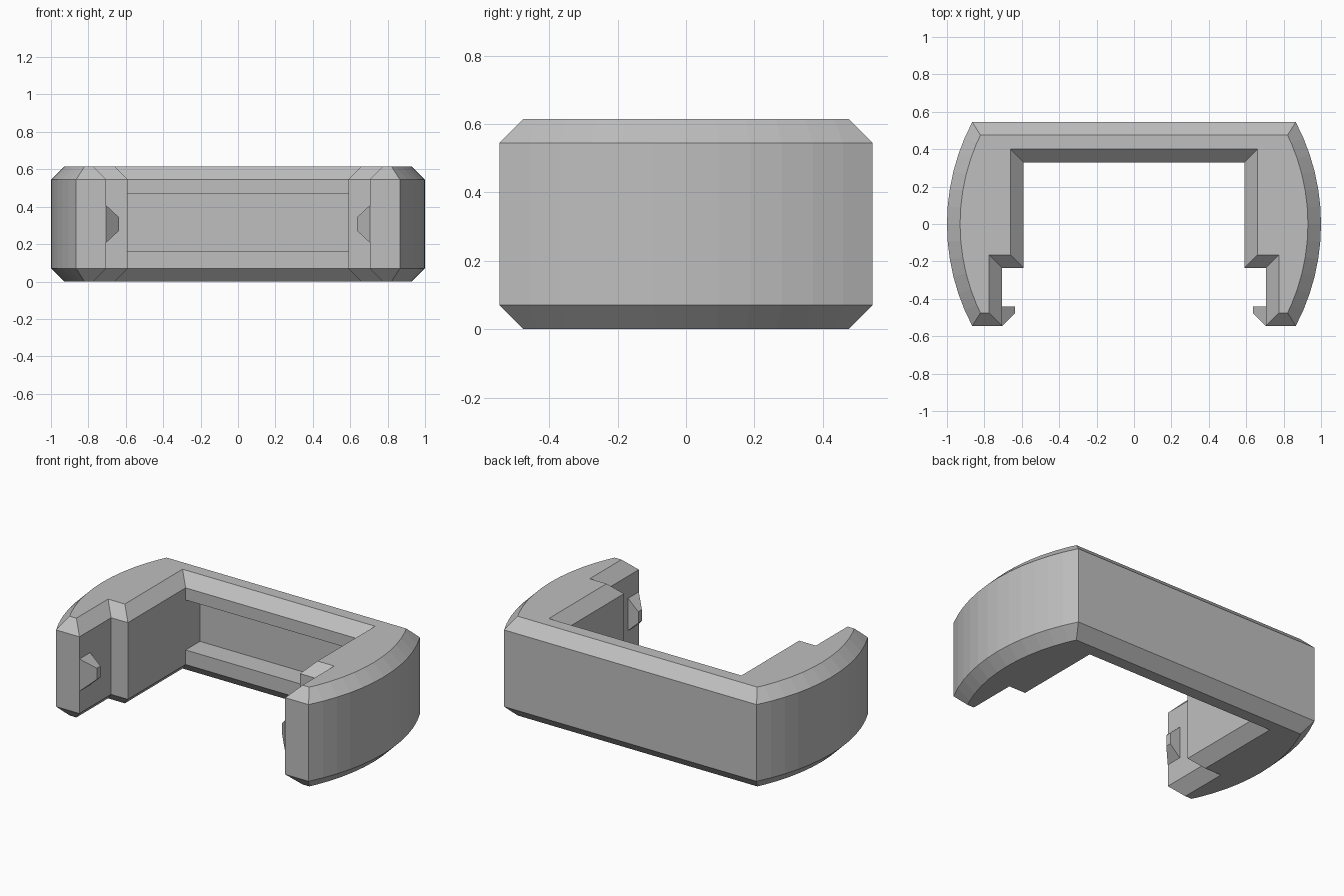
import bpy, bmesh, math
from mathutils import Vector

if "Cube" in bpy.data.objects:
    bpy.data.objects.remove(bpy.data.objects["Cube"], do_unlink=True)

HEIGHT, CHAMFER, HALF_DEPTH = 0.615, 0.07, 0.545

grey = bpy.data.materials.new("plain grey")
grey.use_nodes = True
grey.diffuse_color = (0.52, 0.52, 0.52, 1)
grey.node_tree.nodes["Principled BSDF"].inputs["Base Color"].default_value = (0.52, 0.52, 0.52, 1)


def add_object(name, bm):
    bmesh.ops.recalc_face_normals(bm, faces=bm.faces)
    mesh = bpy.data.meshes.new(name)
    bm.to_mesh(mesh)
    bm.free()
    mesh.materials.append(grey)
    obj = bpy.data.objects.new(name, mesh)
    bpy.context.collection.objects.link(obj)
    return obj


def inset(points, dist):
    """Mitred inward offset of a counter-clockwise outline."""
    result = []
    for i, p in enumerate(points):
        a = (p - points[i - 1]).normalized()
        b = (points[(i + 1) % len(points)] - p).normalized()
        n1, n2 = Vector((-a.y, a.x)), Vector((-b.y, b.x))
        result.append(p + (n1 + n2) * dist / (1 + n1.dot(n2)))
    return result


# Right half of the outline: stepped inside, then the bowed outer side
inner = [(0.59, 0.33), (0.59, -0.235), (0.705, -0.235), (0.705, -HALF_DEPTH)]
radius, segments = 1.168, 12
half_angle = math.asin(HALF_DEPTH / radius)
arc = []
for i in range(segments + 1):
    t = half_angle * (2 * i / segments - 1)
    arc.append((1 - radius + radius * math.cos(t), radius * math.sin(t)))
half = [Vector(p) for p in inner + arc]
outline = half + [Vector((-p.x, p.y)) for p in reversed(half)]
small = inset(outline, CHAMFER)

# Body: four stacked rings give chamfers along the top and bottom
bm = bmesh.new()
levels = [(small, 0), (outline, CHAMFER), (outline, HEIGHT - CHAMFER), (small, HEIGHT)]
rings = [[bm.verts.new((p.x, p.y, z)) for p in pts] for pts, z in levels]
for low, high in zip(rings, rings[1:]):
    for i in range(len(low)):
        j = (i + 1) % len(low)
        bm.faces.new((low[i], low[j], high[j], high[i]))
bm.faces.new(reversed(rings[0]))
bm.faces.new(rings[-1])


# Long groove in the inner face of the back wall
def back_wall_faces():
    return [f for f in bm.faces if all(abs(v.co.y - 0.33) < 1e-4 for v in f.verts)]


for z in (0.16, 0.47):
    faces = back_wall_faces()
    geom = faces + list({e for f in faces for e in f.edges}) + list({v for f in faces for v in f.verts})
    bmesh.ops.bisect_plane(bm, geom=geom, plane_co=(0, 0, z), plane_no=(0, 0, 1))
groove = [f for f in back_wall_faces() if 0.2 < f.calc_center_median().z < 0.4]
new = bmesh.ops.extrude_discrete_faces(bm, faces=groove)["faces"]
bmesh.ops.translate(bm, verts=list({v for f in new for v in f.verts}), vec=(0, 0.14, 0))
add_object("clip_body", bm)

# Tapered catches on the inner tips of both arms
for side, name in ((1, "left_catch"), (-1, "right_catch")):
    bm = bmesh.new()
    bmesh.ops.create_cube(bm, size=2)
    for v in bm.verts:
        tip = v.co.x < 0
        x = 0.635 if tip else 0.705
        y = -0.44 if v.co.y > 0 else (-0.475 if tip else -HALF_DEPTH)
        z = HEIGHT / 2 + v.co.z * (0.035 if tip else 0.1)
        v.co = (side * x, y, z)
    add_object(name, bm)
